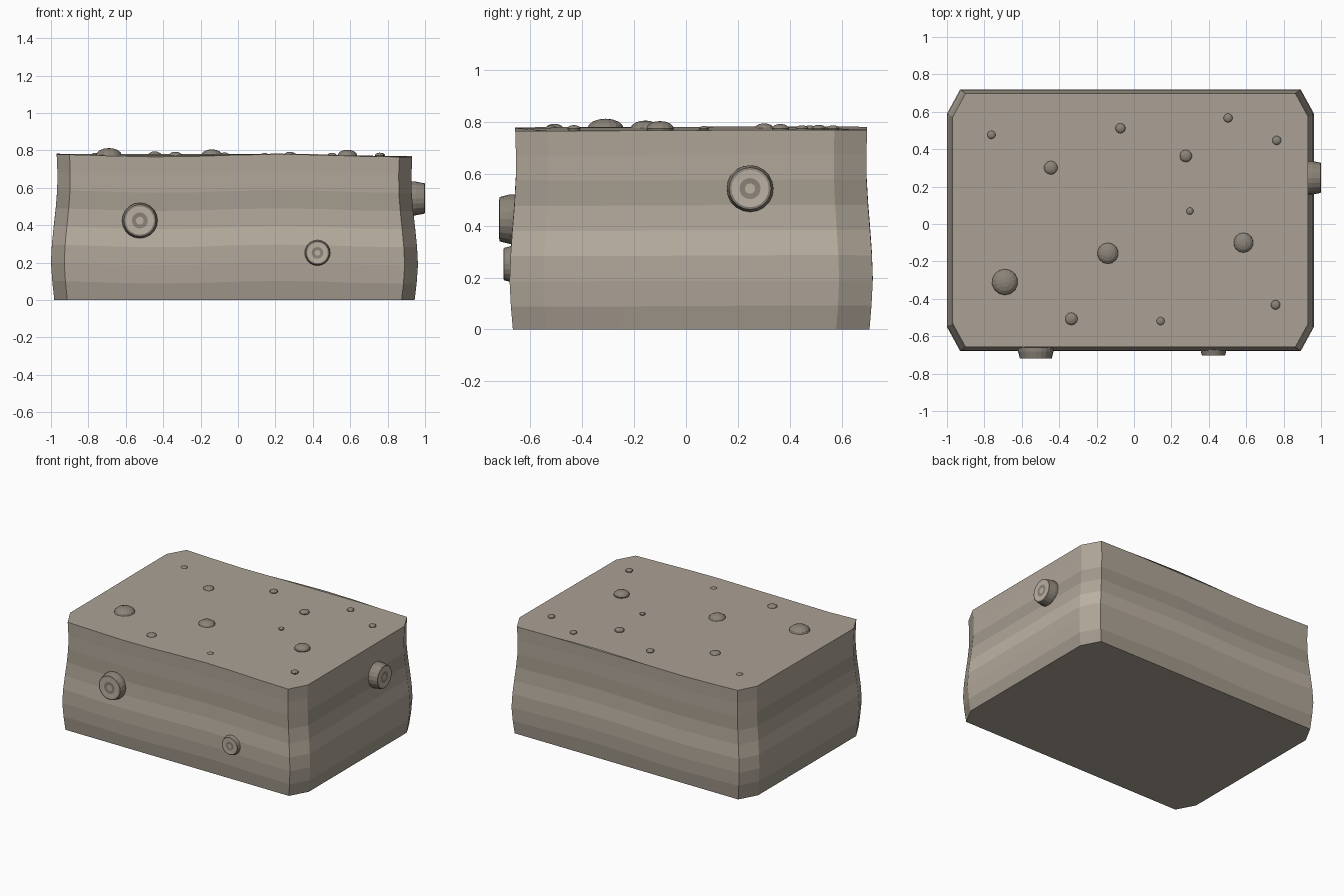
import bpy, bmesh, math
from mathutils import Matrix, Vector

if "Cube" in bpy.data.objects:
    bpy.data.objects.remove(bpy.data.objects["Cube"])

CX, CY = -0.019, 0.02
BASE = (.50, .44, .365)


def material(name, k):
    m = bpy.data.materials.new(name)
    m.diffuse_color = (BASE[0] * k, BASE[1] * k, BASE[2] * k, 1)
    m.use_nodes = True
    m.node_tree.nodes["Principled BSDF"].inputs["Base Color"].default_value = m.diffuse_color
    return m


STONE = material("stone", .82)
DARK = material("stone_dark", .72)
MID = material("stone_mid", .87)
LIGHT = material("stone_light", 1.02)
SHELL = material("shell_dark", .52)
PALE = material("shell_pale", 1.0)


def finish(bm, name, mats):
    me = bpy.data.meshes.new(name)
    bm.to_mesh(me)
    bm.free()
    for m in mats:
        me.materials.append(m)
    ob = bpy.data.objects.new(name, me)
    bpy.context.collection.objects.link(ob)
    return ob


def loft(bm, rings, slots):
    # skin the rings; slots gives a material per band, then bottom and top caps
    rows = [[bm.verts.new(p) for p in r] for r in rings]
    n = len(rows[0])
    for a, b, s in zip(rows, rows[1:], slots):
        for i in range(n):
            j = (i + 1) % n
            bm.faces.new((a[i], a[j], b[j], b[i])).material_index = s
    bm.faces.new(rows[0][::-1]).material_index = slots[-2]
    bm.faces.new(rows[-1]).material_index = slots[-1]
    bmesh.ops.recalc_face_normals(bm, faces=bm.faces)


# Stone block: chamfered rectangle lofted through a bulging, wavy profile
outline = [(-0.91, -0.70), (0.91, -0.70), (0.981, -0.57), (0.981, 0.57),
           (0.91, 0.70), (-0.91, 0.70), (-0.981, 0.57), (-0.981, -0.57)]
points = []
for k, a in enumerate(outline):
    b = outline[(k + 1) % 8]
    steps = {0: 8, 4: 8, 2: 4, 6: 4}.get(k, 1)
    for s in range(steps):
        points.append(Vector(a).lerp(Vector(b), s / steps))

profile = [(0, .982), (.097, .993), (.194, 1), (.291, .995), (.388, .985),
           (.485, .974), (.582, .966), (.679, .965), (.774, .969)]
bm = bmesh.new()
rings = []
for z, s in profile:
    ring = []
    for p in points:
        wave = 0.007 * math.cos(4.8 * (p.x - 0.25)) + 0.002 * math.sin(3 * p.y)
        ring.append((CX + p.x * s, CY + p.y * s, z + wave * min(1, z / 0.09)))
    rings.append(ring)
# strata bands from the bottom up, then bottom and top faces
loft(bm, rings, [1, 2, 2, 3, 2, 1, 2, 2, 0, 0])
finish(bm, "stone_block", [STONE, DARK, MID, LIGHT])


# Round studs on the walls: tapered drum with a flat ringed face
def stud(name, tip, out, radius, depth):
    prof = [(1, -depth), (1, -depth * .55), (.9, -.002), (.80, 0), (.45, -.001),
            (.22, -.002), (.20, -.002)]
    bm = bmesh.new()
    loft(bm, [[(r * radius * math.cos(i * math.tau / 20),
                r * radius * math.sin(i * math.tau / 20), h)
               for i in range(20)] for r, h in prof], [0, 0, 0, 1, 0, 1, 0, 1])
    ob = finish(bm, name, [SHELL, PALE])
    ob.matrix_world = Matrix.Translation(tip) @ Vector(out).to_track_quat('Z', 'Y').to_matrix().to_4x4()


stud("front_stud_large", (-.525, -.72, .425), (0, -1, 0), .095, .07)
stud("front_stud_small", (.425, -.704, .252), (0, -1, 0), .069, .05)
stud("side_stud", (1.0, .247, .543), (1, 0, 0), .09, .09)

# Low rounded bumps scattered over the top: x, y, radius
bumps = [(-.69, -.31, .07), (-.14, -.157, .057), (.585, -.1, .053),
         (-.445, .301, .037), (-.335, -.507, .034), (.277, .364, .033),
         (-.073, .512, .027), (.763, .447, .024), (.503, .567, .024),
         (-.763, .477, .023), (.757, -.432, .025), (.142, -.519, .023),
         (.299, .069, .019)]
for n, (x, y, r) in enumerate(bumps):
    bm = bmesh.new()
    bmesh.ops.create_uvsphere(bm, u_segments=14, v_segments=8, radius=r)
    bmesh.ops.scale(bm, vec=(1, 1, .55), verts=bm.verts)
    bmesh.ops.translate(bm, vec=(x, y, .774), verts=bm.verts)
    finish(bm, f"top_bump_{n + 1}", [SHELL])
